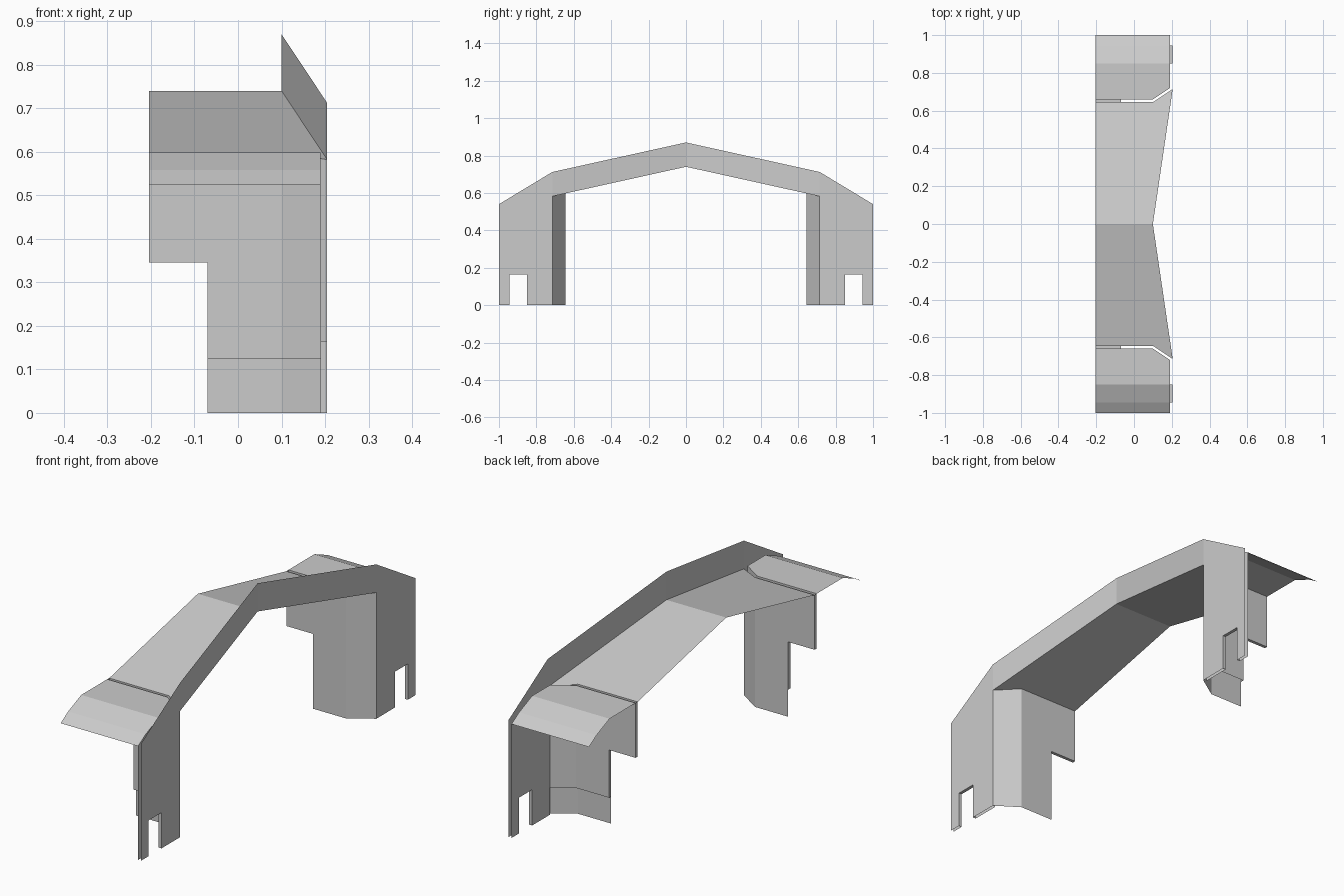
import bpy, bmesh
from mathutils import Vector

if "Cube" in bpy.data.objects:
    bpy.data.objects.remove(bpy.data.objects["Cube"])

grey = bpy.data.materials.new("light_grey")
grey.diffuse_color = (0.6, 0.6, 0.6, 1)
grey.use_nodes = True
grey.node_tree.nodes["Principled BSDF"].inputs["Base Color"].default_value = grey.diffuse_color

# Key sizes
XB, XF, XR = -0.205, 0.205, 0.19      # back edge, front skin, rear skin of the end panel
XS, XC = -0.07, 0.10                  # wall step, wall bend / header centre
YI, YO, YC = 0.645, 0.66, 0.715       # inner wall, outer wall, corner
N0, N1, NZ = 0.85, 0.945, 0.165       # foot notch
STEP, KICK, TOP = 0.345, 0.125, 0.598
FENDER = [(N0, TOP), (N1, 0.558), (1.0, 0.525)]


def ceil_z(y):
    return 0.74 - 0.158 * y / YC


def sheet(name, faces):
    """Flat panels, each (points, outward direction), mirrored to the other side."""
    bm = bmesh.new()
    for pts, out in faces:
        f = bm.faces.new([bm.verts.new(p) for p in pts])
        f.normal_update()
        if f.normal.dot(Vector(out)) < 0:
            f.normal_flip()
    bmesh.ops.remove_doubles(bm, verts=bm.verts, dist=0.0005)
    me = bpy.data.meshes.new(name)
    bm.to_mesh(me)
    bm.free()
    me.materials.append(grey)
    ob = bpy.data.objects.new(name, me)
    bpy.context.collection.objects.link(ob)
    m = ob.modifiers.new("Mirror", 'MIRROR')
    m.use_axis = (False, True, False)
    m.use_clip = True


def wall(name, y, corner, bottom, top, top_corner, side):
    """Stepped side wall with a bent front corner."""
    flat = [(XB, y, top), (XC, y, top), (XC, y, bottom), (XS, y, bottom),
            (XS, y, STEP), (XB, y, STEP)]
    cx, cy = corner
    bend = [(XC, y, bottom), (cx, cy, bottom), (cx, cy, top_corner), (XC, y, top)]
    sheet(name, [(flat, (0, side, 0)), (bend, (0, side, 0))])


# Side walls: inner and outer skins
wall("inner_wall", YI, (XF, YC), 0, ceil_z(YI), ceil_z(YC), -1)
wall("outer_wall", YO, (XR, YC + 0.005), KICK, TOP, TOP, 1)

# Strips closing the back edges and the step between the two skins
sheet("wall_edge", [
    ([(XB, YI, STEP), (XB, YO, STEP), (XB, YO, TOP), (XB, YI, TOP)], (-1, 0, 0)),
    ([(XB, YI, STEP), (XB, YO, STEP), (XS, YO, STEP), (XS, YI, STEP)], (0, 0, -1)),
    ([(XS, YI, KICK), (XS, YO, KICK), (XS, YO, STEP), (XS, YI, STEP)], (-1, 0, 0)),
])

# Sloping ceiling, half of it
sheet("ceiling", [([(XB, 0, ceil_z(0)), (XC, 0, ceil_z(0)), (XF, YC, ceil_z(YC)),
                    (XC, YI, ceil_z(YI)), (XB, YI, ceil_z(YI))], (0, 0, 1))])

# Header band over the opening, swept back to the middle
sheet("header", [([(XC, 0, 0.74), (XF, YC, ceil_z(YC)), (XF, YC, 0.712),
                   (XC, 0, 0.87)], (1, 0, 0))])


# End panel legs: front skin, rear skin and the notch lining between them
def leg(x, y, top):
    return [(x, y, 0), (x, N0, 0), (x, N0, NZ), (x, N1, NZ), (x, N1, 0), (x, 1, 0)] + \
           [(x, a, b) for a, b in top]


sheet("leg_front", [(leg(XF, YC, [(1, 0.54), (YC, 0.712)]), (1, 0, 0))])
sheet("leg_rear", [(leg(XR, YC + 0.005, FENDER[::-1] + [(YC + 0.005, TOP)]), (-1, 0, 0))])
path = [(N0, 0), (N0, NZ), (N1, NZ), (N1, 0)]
outs = [(0, 1, 0), (0, 0, -1), (0, -1, 0)]
sheet("notch_lining", [([(XR, *a), (XF, *a), (XF, *b), (XR, *b)], o)
                       for a, b, o in zip(path, path[1:], outs)])

# Shoulder: flat shelf then two slopes down to the outer edge
shelf = [(XB, YO, TOP), (XC, YO, TOP), (XR, YC + 0.005, TOP), (XR, N0, TOP), (XB, N0, TOP)]
slopes = [([(XB, *a), (XR, *a), (XR, *b), (XB, *b)], (0, 0, 1))
          for a, b in zip(FENDER, FENDER[1:])]
sheet("shoulder", [(shelf, (0, 0, 1))] + slopes)
